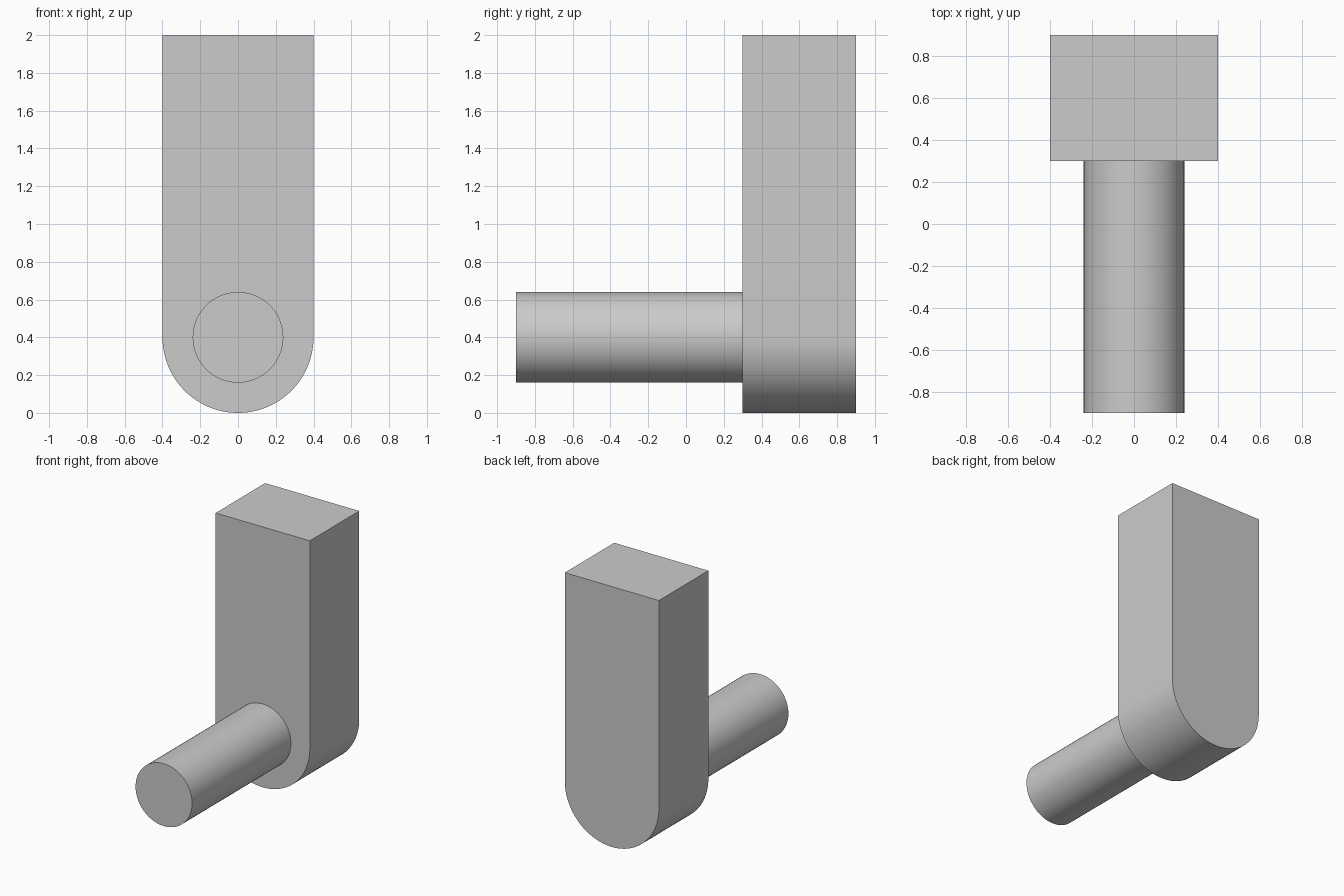
import bpy
import bmesh
from math import pi, sin, cos, radians

cube = bpy.data.objects.get("Cube")
if cube:
    bpy.data.objects.remove(cube, do_unlink=True)

# Plain grey used on every part
grey = bpy.data.materials.new("plain_grey")
grey.use_nodes = True
COLOUR = (0.6, 0.6, 0.6, 1)
grey.diffuse_color = COLOUR
grey.node_tree.nodes["Principled BSDF"].inputs["Base Color"].default_value = COLOUR

AXIS_Z = 0.4  # shared centre height of the rounded end and the pin


def arc(radius, start, end, steps):
    """Points (x, z) along an arc about the pin axis."""
    angles = [start + (end - start) * i / steps for i in range(steps + 1)]
    return [(radius * cos(a), AXIS_Z + radius * sin(a)) for a in angles]


def extrude_profile(name, profile, y_front, y_back):
    """Solid made by sweeping an x-z outline along y."""
    bm = bmesh.new()
    face = bm.faces.new([bm.verts.new((x, y_front, z)) for x, z in profile])
    swept = bmesh.ops.extrude_face_region(bm, geom=[face], use_keep_orig=True)
    moved = [v for v in swept["geom"] if isinstance(v, bmesh.types.BMVert)]
    bmesh.ops.translate(bm, verts=moved, vec=(0, y_back - y_front, 0))
    bmesh.ops.recalc_face_normals(bm, faces=bm.faces)
    mesh = bpy.data.meshes.new(name)
    bm.to_mesh(mesh)
    bm.free()
    mesh.materials.append(grey)
    obj = bpy.data.objects.new(name, mesh)
    bpy.context.collection.objects.link(obj)
    bpy.ops.object.select_all(action="DESELECT")
    obj.select_set(True)
    bpy.context.view_layer.objects.active = obj
    bpy.ops.object.shade_smooth_by_angle(angle=radians(30))
    return obj


# Upright arm: flat top, half-round bottom
arm_outline = arc(0.4, pi, 2 * pi, 48) + [(0.4, 2), (-0.4, 2)]
extrude_profile("upright_arm", arm_outline, 0.3, 0.9)

# Round pin reaching forward from the lower end of the arm
extrude_profile("round_pin", arc(0.24, 0, 2 * pi, 64)[:-1], -0.9, 0.3)
